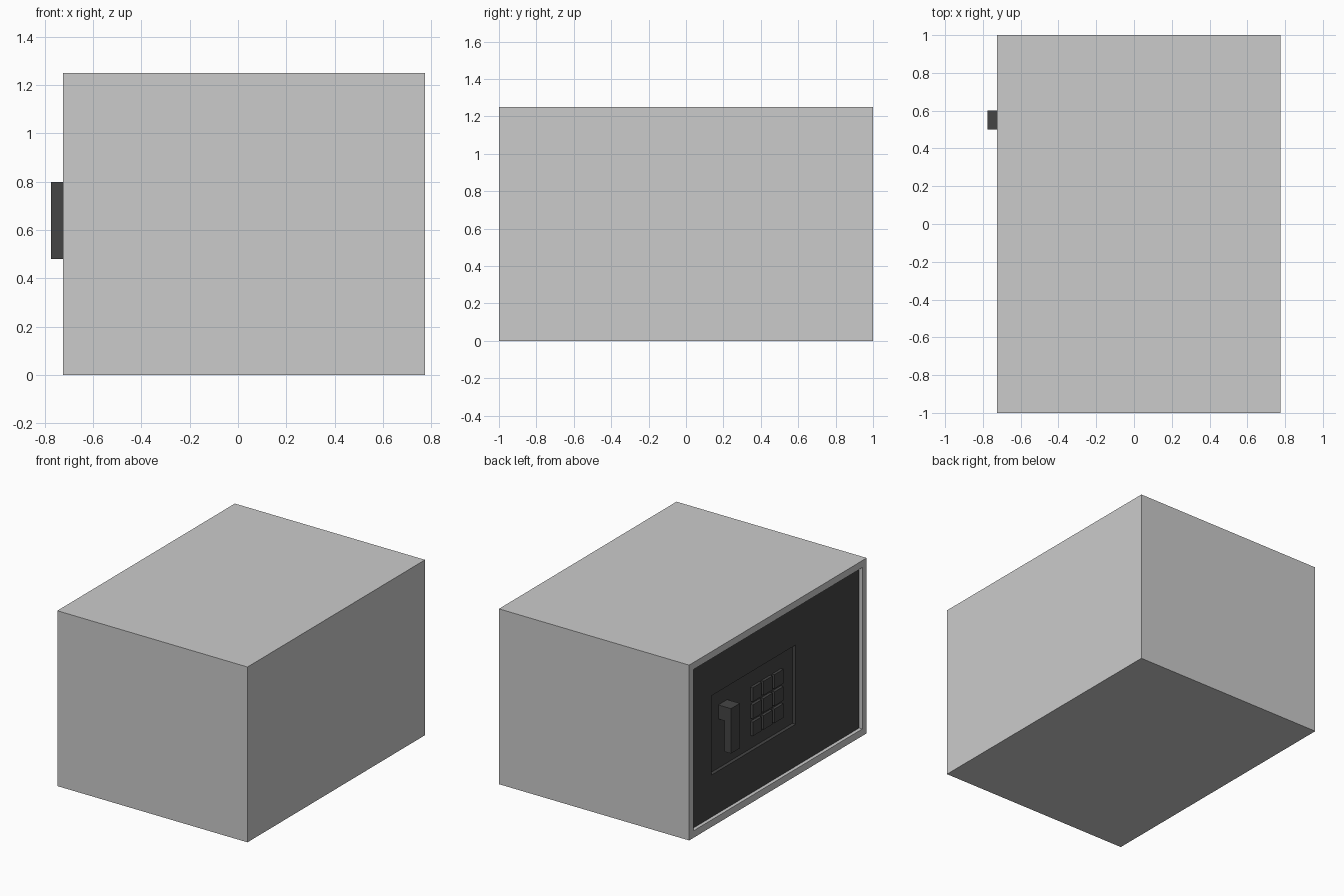
import bpy, bmesh
from mathutils import Vector

if "Cube" in bpy.data.objects:
    bpy.data.objects.remove(bpy.data.objects["Cube"])

dark = bpy.data.materials.new("dark")
dark.diffuse_color = (0.06, 0.06, 0.06, 1)
dark.use_nodes = True
dark.node_tree.nodes["Principled BSDF"].inputs["Base Color"].default_value = dark.diffuse_color


def make(name, bm, mat=None):
    bmesh.ops.recalc_face_normals(bm, faces=bm.faces)
    me = bpy.data.meshes.new(name)
    bm.to_mesh(me)
    bm.free()
    ob = bpy.data.objects.new(name, me)
    bpy.context.collection.objects.link(ob)
    if mat:
        me.materials.append(mat)
    return ob


def add_box(bm, x, y, z):
    lo, hi = Vector((x[0], y[0], z[0])), Vector((x[1], y[1], z[1]))
    vs = bmesh.ops.create_cube(bm, size=1)["verts"]
    for v in vs:
        v.co = Vector((lo[i] + (v.co[i] + 0.5) * (hi[i] - lo[i]) for i in range(3)))
    return vs


def pocketed_slab(name, outer, inner, front, floor, back, mat=None):
    """Slab facing -x with a rectangular pocket; outer/inner are (y0, y1, z0, z1)."""
    bm = bmesh.new()

    def ring(r, x):
        y0, y1, z0, z1 = r
        return [bm.verts.new((x, y, z)) for y, z in ((y0, z0), (y1, z0), (y1, z1), (y0, z1))]

    rings = [ring(outer, back), ring(outer, front), ring(inner, front), ring(inner, floor)]
    for a, b in zip(rings, rings[1:]):
        for i in range(4):
            j = (i + 1) % 4
            bm.faces.new((a[i], a[j], b[j], b[i]))
    bm.faces.new(rings[0])
    bm.faces.new(rings[-1])
    return make(name, bm, mat)


# Hollow safe body, open on the -x side
opening = (-0.95, 0.95, 0.05, 1.20)
pocketed_slab("safe_body", (-1, 1, 0, 1.25), opening, -0.725, 0.725, 0.775)

# Door set back in the opening, with a recessed control panel
pocketed_slab("door", opening, (-0.235, 0.715, 0.35, 0.915), -0.70, -0.675, -0.62, dark)

# L-shaped handle: profile in xz, extruded along y
bm = bmesh.new()
profile = [(-0.775, 0.48), (-0.725, 0.48), (-0.725, 0.70),
           (-0.675, 0.70), (-0.675, 0.80), (-0.775, 0.80)]
face = bm.faces.new([bm.verts.new((x, 0.5, z)) for x, z in profile])
ext = bmesh.ops.extrude_face_region(bm, geom=[face])["geom"]
bmesh.ops.translate(bm, vec=(0, 0.1, 0), verts=[g for g in ext if isinstance(g, bmesh.types.BMVert)])
make("handle", bm, dark)

# 3 x 3 keypad
bm = bmesh.new()
for row in range(3):
    for col in range(3):
        y, z = -0.105 + col * 0.1225, 0.445 + row * 0.1225
        add_box(bm, (-0.695, -0.675), (y, y + 0.1), (z, z + 0.1))
make("keypad_keys", bm, dark)
